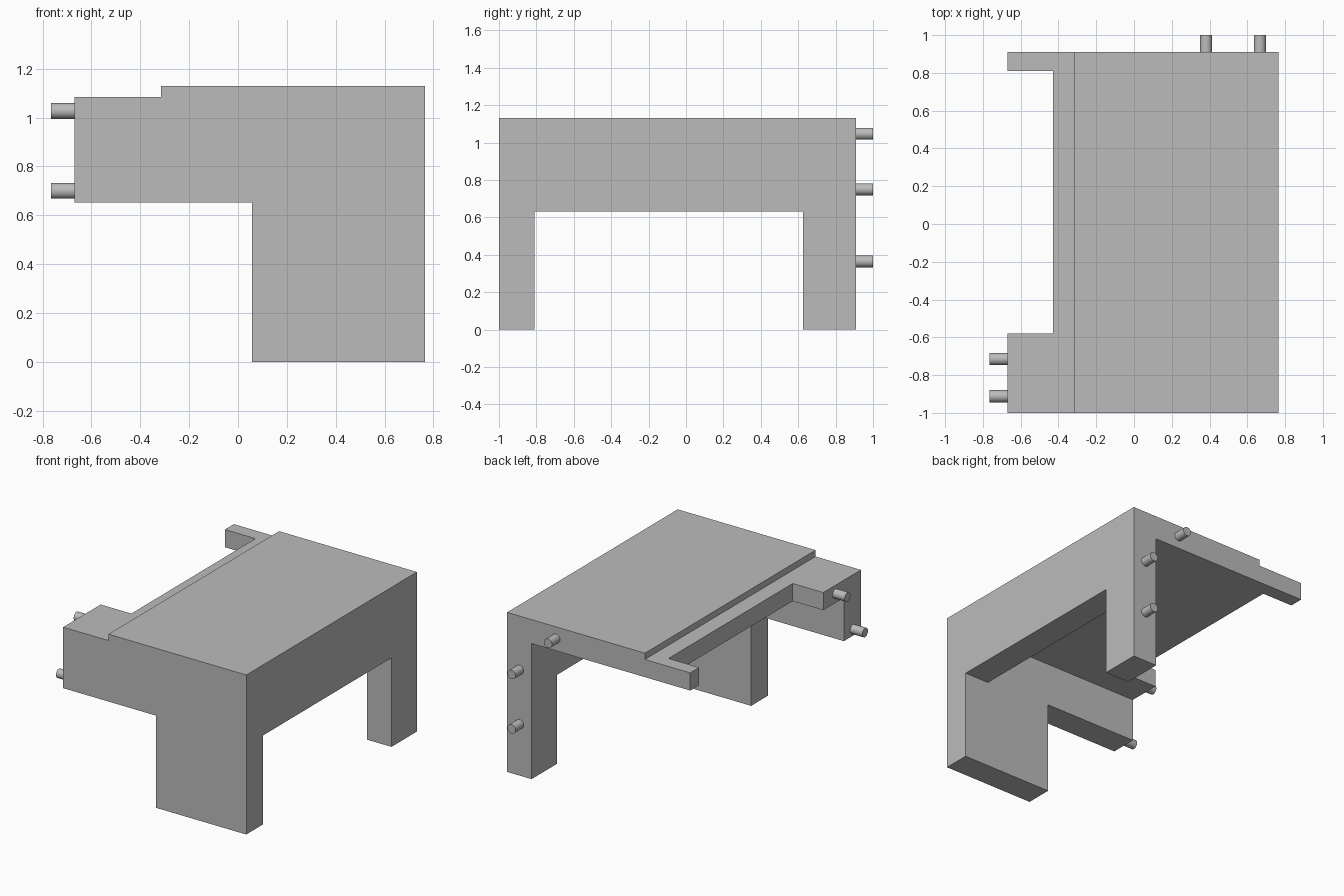
import bpy
import bmesh
import math
from mathutils import Matrix, Vector

if "Cube" in bpy.data.objects:
    bpy.data.objects.remove(bpy.data.objects["Cube"], do_unlink=True)

# Single plain grey
grey = bpy.data.materials.new("plain grey")
grey.use_nodes = True
colour = (0.5, 0.5, 0.5, 1)
grey.diffuse_color = colour
grey.node_tree.nodes["Principled BSDF"].inputs["Base Color"].default_value = colour


def finish(name, bm):
    bmesh.ops.recalc_face_normals(bm, faces=bm.faces)
    mesh = bpy.data.meshes.new(name)
    bm.to_mesh(mesh)
    bm.free()
    mesh.materials.append(grey)
    obj = bpy.data.objects.new(name, mesh)
    bpy.context.collection.objects.link(obj)
    return obj


def extrude_outline(name, outline, axis, low, high):
    """Extrude a 2D outline along one axis; the outline uses the other two in order."""
    bm = bmesh.new()
    verts = []
    for point in outline:
        co = list(point)
        co.insert(axis, low)
        verts.append(bm.verts.new(co))
    face = bm.faces.new(verts)
    new = bmesh.ops.extrude_face_region(bm, geom=[face])["geom"]
    shift = Vector((0, 0, 0))
    shift[axis] = high - low
    bmesh.ops.translate(bm, vec=shift,
                        verts=[v for v in new if isinstance(v, bmesh.types.BMVert)])
    return finish(name, bm)


def peg(name, base, direction, length, radius=0.032):
    bm = bmesh.new()
    direction = Vector(direction)
    turn = direction.to_track_quat("Z", "Y").to_matrix().to_4x4()
    place = Matrix.Translation(Vector(base) + direction * length / 2)
    bmesh.ops.create_cone(bm, cap_ends=True, segments=32, radius1=radius,
                          radius2=radius, depth=length, matrix=place @ turn)
    for face in bm.faces:
        face.smooth = len(face.verts) == 4
    for edge in bm.edges:
        edge.smooth = all(f.smooth for f in edge.link_faces)
    return finish(name, bm)


# Shared dimensions
LEFT, RIGHT = 0.765, -0.67
FRONT, BACK = -1.0, 0.91
TOP, STEP_TOP, UNDER = 1.13, 1.085, 0.96
INNER_Y, INNER_X = -0.81, 0.573
STEP_X, EDGE_X = -0.315, -0.43

# Front panel with its wide leg and stepped top (x, z)
extrude_outline("front_panel", [
    (0.057, 0), (LEFT, 0), (LEFT, TOP), (STEP_X, TOP),
    (STEP_X, STEP_TOP), (RIGHT, STEP_TOP), (RIGHT, 0.653), (0.057, 0.653),
], 1, FRONT, INNER_Y)

# Side beam with the back leg (y, z)
extrude_outline("side_beam_and_back_leg", [
    (INNER_Y, 0.63), (0.625, 0.63), (0.625, 0), (BACK, 0),
    (BACK, TOP), (INNER_Y, TOP),
], 0, INNER_X, LEFT)

# Deck with a front and a back arm (x, y)
extrude_outline("deck", [
    (INNER_X, INNER_Y), (INNER_X, BACK), (RIGHT, BACK), (RIGHT, 0.81),
    (EDGE_X, 0.81), (EDGE_X, -0.58), (RIGHT, -0.58), (RIGHT, INNER_Y),
], 2, UNDER, STEP_TOP)

# Raised top plate on the deck (x, y)
extrude_outline("raised_top", [
    (INNER_X, INNER_Y), (INNER_X, BACK), (STEP_X, BACK), (STEP_X, INNER_Y),
], 2, STEP_TOP, TOP)

# Pegs on the back face and on the end of the front arm
for i, (x, z) in enumerate([(0.382, 1.047), (0.667, 0.75), (0.667, 0.365)]):
    peg(f"back_peg_{i + 1}", (x, BACK, z), (0, 1, 0), 1.0 - BACK)
for i, (y, z) in enumerate([(-0.715, 1.027), (-0.912, 0.70)]):
    peg(f"arm_peg_{i + 1}", (RIGHT, y, z), (-1, 0, 0), LEFT + RIGHT)
